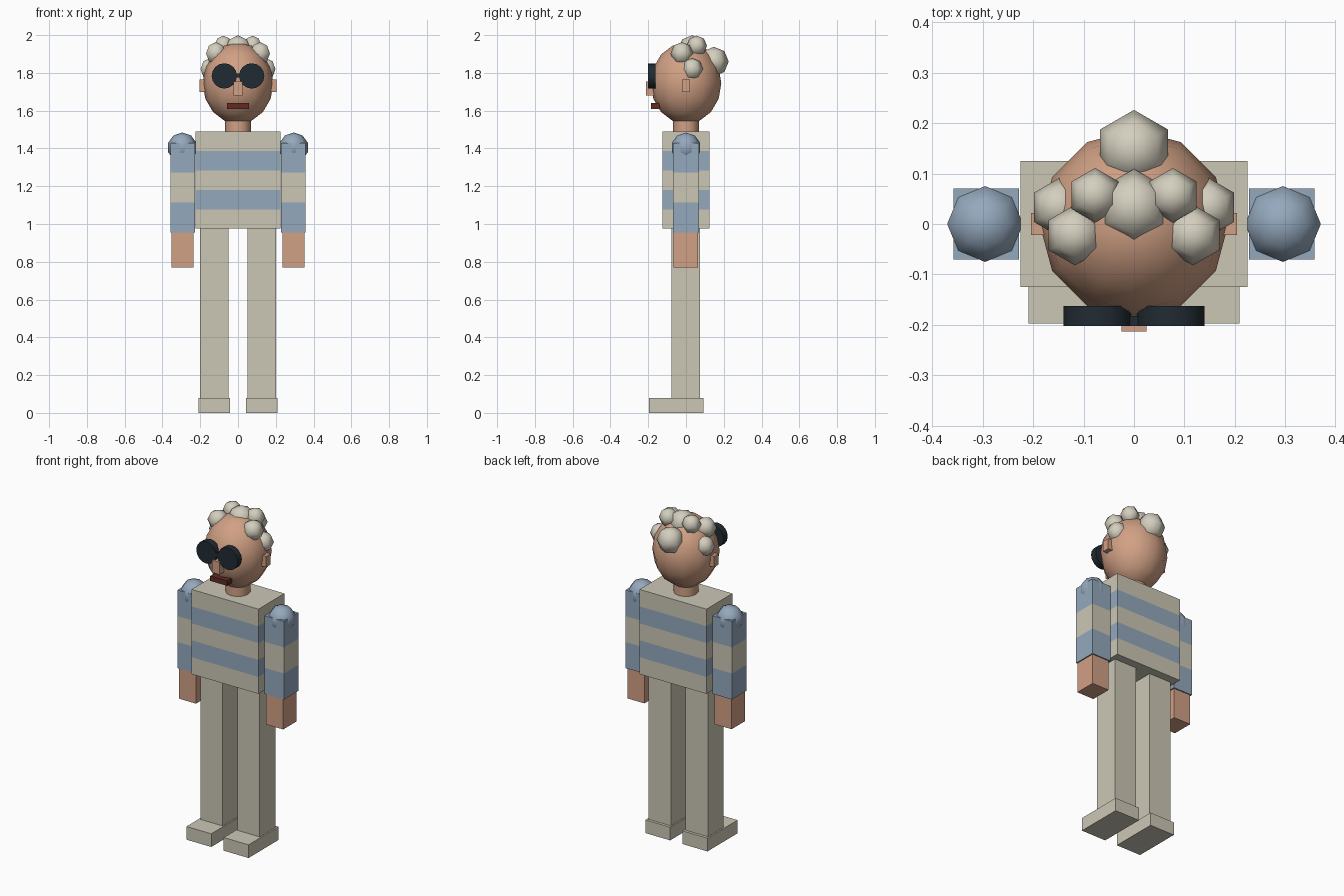
import bpy, bmesh, math
from mathutils import Matrix, Vector

if "Cube" in bpy.data.objects:
    bpy.data.objects.remove(bpy.data.objects["Cube"], do_unlink=True)


def material(name, srgb):
    lin = [((c + 0.055) / 1.055) ** 2.4 for c in srgb] + [1.0]
    m = bpy.data.materials.new(name)
    m.use_nodes = True
    m.diffuse_color = lin
    m.node_tree.nodes["Principled BSDF"].inputs["Base Color"].default_value = lin
    return m


BEIGE = material("beige cloth", (0.80, 0.78, 0.71))
BLUE = material("blue stripe", (0.58, 0.66, 0.74))
SKIN = material("skin", (0.82, 0.63, 0.52))
HAIR = material("pale hair", (0.83, 0.81, 0.745))
DARK = material("dark lens", (0.13, 0.17, 0.20))
MOUTH = material("mouth red", (0.38, 0.17, 0.13))


def finish(name, bm, mats, smooth=False):
    me = bpy.data.meshes.new(name)
    for f in bm.faces:
        f.smooth = smooth
    bm.to_mesh(me)
    bm.free()
    for m in mats:
        me.materials.append(m)
    ob = bpy.data.objects.new(name, me)
    bpy.context.scene.collection.objects.link(ob)
    return ob


def box(name, lo, hi, mats, bands=1):
    """Box between two corners; several bands alternate the materials by height."""
    lo, hi = Vector(lo), Vector(hi)
    bm = bmesh.new()
    size = hi - lo
    bmesh.ops.create_cube(bm, size=1, matrix=Matrix.Translation((lo + hi) / 2) @ Matrix.Diagonal((*size, 1)))
    for i in range(1, bands):
        bmesh.ops.bisect_plane(bm, geom=bm.verts[:] + bm.edges[:] + bm.faces[:],
                               plane_co=(0, 0, lo.z + size.z * i / bands), plane_no=(0, 0, 1))
    for f in bm.faces:
        t = (f.calc_center_median().z - lo.z) / size.z
        f.material_index = min(int(t * bands), bands - 1) % len(mats)
    return finish(name, bm, mats)


def ball(name, centre, radii, segments, rings, mat):
    bm = bmesh.new()
    bmesh.ops.create_uvsphere(bm, u_segments=segments, v_segments=rings, radius=1,
                              matrix=Matrix.Translation(centre) @ Matrix.Diagonal((*radii, 1)))
    return finish(name, bm, [mat], True)


def cylinder(name, centre, radius, depth, sides, mat, tilt=0):
    bm = bmesh.new()
    bmesh.ops.create_cone(bm, cap_ends=True, segments=sides, radius1=radius, radius2=radius, depth=depth,
                          matrix=Matrix.Translation(centre) @ Matrix.Rotation(tilt, 4, "X"))
    ob = finish(name, bm, [mat], True)
    bpy.ops.object.select_all(action="DESELECT")
    ob.select_set(True)
    bpy.context.view_layer.objects.active = ob
    bpy.ops.object.shade_smooth_by_angle(angle=math.radians(40))
    return ob


# Torso, neck and head
box("striped_torso", (-0.225, -0.125, 0.975), (0.225, 0.125, 1.49), [BEIGE, BLUE], 5)
cylinder("neck", (0, 0, 1.52), 0.068, 0.10, 12, SKIN)
ball("head", (0, 0, 1.745), (0.187, 0.187, 0.215), 12, 8, SKIN)

# Face
box("nose", (-0.025, -0.213, 1.68), (0.025, -0.16, 1.755), [SKIN])
box("mouth", (-0.057, -0.186, 1.61), (0.057, -0.14, 1.64), [MOUTH])
box("glasses_bridge", (-0.022, -0.202, 1.775), (0.022, -0.182, 1.797), [DARK])

# Paired parts
for side, s in (("left", 1), ("right", -1)):
    def pair_box(part, x, y, z, mats, bands=1):
        xs = sorted((s * x[0], s * x[1]))
        box(f"{side}_{part}", (xs[0], y[0], z[0]), (xs[1], y[1], z[1]), mats, bands)

    pair_box("leg", (0.05, 0.2), (-0.077, 0.075), (0.08, 0.975), [BEIGE])
    pair_box("foot", (0.042, 0.209), (-0.197, 0.092), (0, 0.08), [BEIGE])
    pair_box("sleeve", (0.228, 0.358), (-0.07, 0.07), (0.955, 1.43), [BLUE, BEIGE], 3)
    pair_box("hand", (0.236, 0.351), (-0.067, 0.063), (0.77, 0.955), [SKIN])
    pair_box("ear", (0.165, 0.204), (-0.022, 0.022), (1.70, 1.765), [SKIN])
    ball(f"{side}_shoulder", (s * 0.295, 0, 1.405), (0.079,) * 3, 8, 5, BLUE)
    cylinder(f"{side}_lens", (s * 0.0725, -0.182, 1.784), 0.067, 0.04, 16, DARK, math.pi / 2)

# Hair curls
curls = [("back", 0, 0.148, 1.86, 0.078), ("top", 0, 0.033, 1.923, 0.076)]
for s, side in ((1, "left"), (-1, "right")):
    curls += [(f"{side}_front", s * 0.117, -0.022, 1.903, 0.06),
              (f"{side}_upper", s * 0.077, 0.057, 1.943, 0.054),
              (f"{side}_lower", s * 0.148, 0.033, 1.82, 0.058)]
for name, x, y, z, r in curls:
    ball(f"{name}_curl", (x, y, z), (r, r, r), 6, 4, HAIR)
